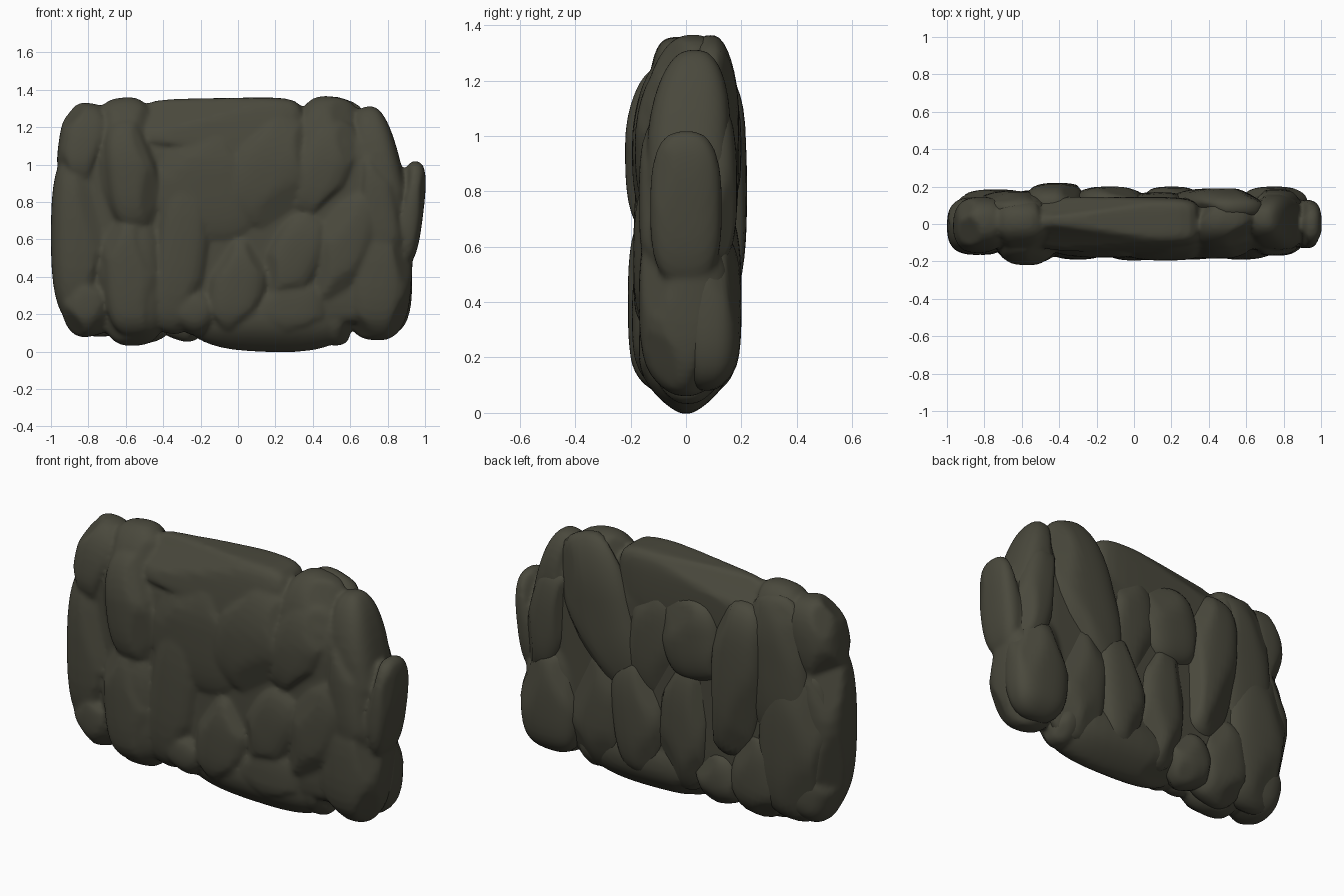
import bpy, bmesh, math, random
from mathutils import Vector, Matrix

random.seed(7)
rock = bpy.data.materials.new("dark olive rock")
rock.diffuse_color = (0.068, 0.066, 0.046, 1)


def thin(co):
    """The whole wall narrows towards its crest and pinches at its foot."""
    t = min(1, max(0, (co.z - 1.0) / 0.36))
    b = min(1, max(0, (0.2 - co.z) / 0.2))
    co.y = co.y * (1 - 0.22 * t ** 2) * (1 - 0.55 * b ** 2.2) + 0.025 * t


def stone(name, x, z, y, hw, hh, hd, tilt=0, p=2.8, facets=9):
    """Rounded block with a few random worn facets, leaning by tilt degrees."""
    bm = bmesh.new()
    bmesh.ops.create_cube(bm, size=2)
    bmesh.ops.subdivide_edges(bm, edges=bm.edges[:], cuts=9, use_grid_fill=True)
    planes = []
    for i in range(facets):
        n = Vector([random.choice((-1, 1)) * random.uniform(0.3, 1) for _ in range(3)])
        n.normalize()
        planes.append((n, random.uniform(0.93, 1.06)))
    m = (Matrix.Translation((x, y, z)) @ Matrix.Rotation(math.radians(tilt), 4, 'Y')
         @ Matrix.Diagonal((hw, hd, hh, 1)))
    for v in bm.verts:
        c = v.co / sum(abs(k) ** p for k in v.co) ** (1 / p)
        for n, d in planes:
            over = c.dot(n) - d
            if over > 0:
                c -= n * over
        v.co = m @ c
        thin(v.co)
    bmesh.ops.recalc_face_normals(bm, faces=bm.faces[:])
    me = bpy.data.meshes.new(name)
    bm.to_mesh(me)
    bm.free()
    me.materials.append(rock)
    ob = bpy.data.objects.new(name, me)
    bpy.context.collection.objects.link(ob)
    return ob


# Each stone: x, z, y, half width, half height, half depth, lean
outer = [
    (-0.82, 1.10, -0.01, 0.14, 0.23, 0.15, 8),      # upper left cap
    (-0.84, 0.62, -0.01, 0.16, 0.47, 0.155, 0),     # left column
    (-0.81, 0.26, -0.01, 0.14, 0.18, 0.155, -14),
    (-0.58, 0.97, -0.01, 0.19, 0.39, 0.17, -6),     # upper left shoulder
    (-0.57, 0.40, -0.03, 0.19, 0.37, 0.17, -3),
    (0.47, 1.06, 0.00, 0.19, 0.305, 0.165, 8),      # upper right shoulder
    (0.775, 0.91, 0.01, 0.115, 0.41, 0.15, -13),    # right shoulder
    (0.92, 0.74, 0.00, 0.07, 0.28, 0.13, 7),        # right end
    (0.75, 0.41, 0.00, 0.18, 0.35, 0.17, 3),        # lower right
    (0.51, 0.19, 0.01, 0.08, 0.16, 0.13, -12),
]
front = [
    (-0.15, 0.90, -0.08, 0.32, 0.34, 0.10, 5),      # broad centre face
    (0.17, 0.96, -0.09, 0.23, 0.32, 0.105, 24),
    (-0.30, 0.55, -0.08, 0.15, 0.46, 0.11, 8),
    (-0.24, 0.22, -0.06, 0.13, 0.12, 0.12, 35),
    (0.00, 0.35, -0.08, 0.16, 0.27, 0.115, 10),
    (0.30, 0.50, -0.09, 0.15, 0.26, 0.10, 28),
    (0.27, 0.23, -0.06, 0.22, 0.20, 0.11, 5),
    (0.45, 0.98, -0.08, 0.16, 0.28, 0.105, 22),
    (0.57, 0.56, -0.09, 0.15, 0.32, 0.10, 18),
    (0.75, 0.77, -0.07, 0.11, 0.32, 0.10, -10),
    (-0.57, 0.40, -0.12, 0.15, 0.32, 0.09, -4),
    (-0.57, 0.95, -0.11, 0.14, 0.30, 0.11, -6),
]
back = [
    (0.44, 0.94, 0.08, 0.21, 0.43, 0.11, 18),       # leaning slab
    (0.75, 0.37, 0.09, 0.18, 0.29, 0.11, 0),
    (0.77, 0.82, 0.07, 0.12, 0.31, 0.115, -12),
    (0.46, 0.40, 0.07, 0.17, 0.34, 0.11, -8),
    (0.20, 0.43, 0.09, 0.16, 0.33, 0.11, 6),
    (-0.13, 0.95, 0.09, 0.19, 0.23, 0.11, 12),
    (0.13, 0.86, 0.06, 0.19, 0.32, 0.11, 0),
    (-0.08, 0.45, 0.08, 0.15, 0.37, 0.11, -3),
    (-0.41, 0.80, 0.10, 0.16, 0.44, 0.12, -6),
    (-0.65, 0.90, 0.07, 0.19, 0.42, 0.105, 5),
    (-0.74, 0.52, 0.07, 0.21, 0.44, 0.115, -2),
    (-0.29, 0.21, 0.07, 0.14, 0.15, 0.11, 20),
    (-0.53, 0.29, 0.06, 0.17, 0.25, 0.12, -14),
]

# Back stones stay separate, with crisp cracks between them
backs = [stone(f"back_stone_{i + 1}", *s) for i, s in enumerate(back)]

# Front, ends, core, crest and foot are worn together into one mass
body = [stone("wall_body", 0.0, 0.66, 0, 0.84, 0.52, 0.14, p=7, facets=0)]
body += [stone("worn_stone", *s) for s in outer + front]
body.append(stone("top_coping", -0.09, 1.165, -0.01, 0.44, 0.19, 0.15, -1, p=6, facets=3))
body.append(stone("foot_stone", 0.15, 0.17, 0, 0.43, 0.172, 0.16, 2, p=2.6, facets=4))

bpy.ops.object.select_all(action='DESELECT')
for ob in body:
    ob.select_set(True)
bpy.context.view_layer.objects.active = body[0]
bpy.ops.object.join()
wall = body[0]
remesh = wall.modifiers.new("fuse", 'REMESH')
remesh.mode = 'VOXEL'
remesh.voxel_size = 0.013
remesh.use_smooth_shade = True
soften = wall.modifiers.new("wear", 'SMOOTH')
soften.factor = 0.5
soften.iterations = 6

bpy.ops.object.select_all(action='DESELECT')
for ob in backs:
    ob.select_set(True)
bpy.context.view_layer.objects.active = backs[0]
bpy.ops.object.shade_smooth_by_angle(angle=math.radians(50))
